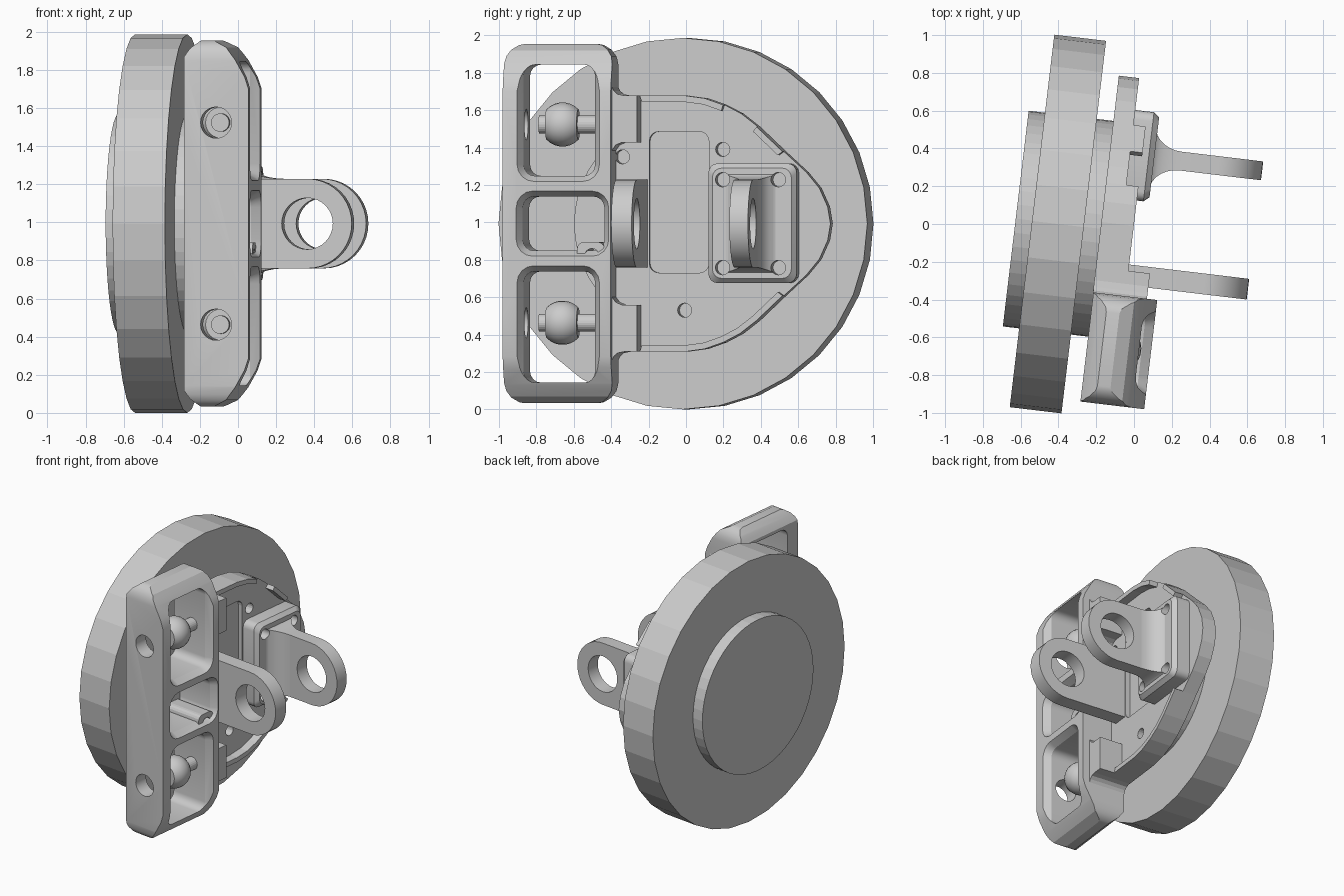
import bpy, bmesh
from math import sin, cos, pi, radians

if "Cube" in bpy.data.objects:
    bpy.data.objects.remove(bpy.data.objects["Cube"])

C = 0.993                      # height of the mirror plane
TURN = radians(-6.83)          # whole assembly is turned about z
parts = []


def loft(name, rings, smooth=False):
    bm = bmesh.new()
    vs = [[bm.verts.new(p) for p in r] for r in rings]
    n = len(rings[0])
    for a, b in zip(vs, vs[1:]):
        for i in range(n):
            bm.faces.new((a[i], a[(i + 1) % n], b[(i + 1) % n], b[i]))
    bm.faces.new(vs[0])
    bm.faces.new(vs[-1])
    bmesh.ops.recalc_face_normals(bm, faces=bm.faces)
    me = bpy.data.meshes.new(name)
    bm.to_mesh(me)
    bm.free()
    ob = bpy.data.objects.new(name, me)
    bpy.context.collection.objects.link(ob)
    parts.append(ob)
    if smooth:
        finish(ob)
    return ob


def finish(ob):
    bpy.ops.object.select_all(action='DESELECT')
    ob.select_set(True)
    bpy.context.view_layer.objects.active = ob
    bpy.ops.object.shade_smooth_by_angle(angle=radians(25))


def ring(pts, axis, t):
    if axis == 'X':
        return [(t, p, q) for p, q in pts]
    return [(p, t, q) for p, q in pts]


def prism(name, pts, axis, a, b):
    return loft(name, [ring(pts, axis, a), ring(pts, axis, b)])


def circle(p, q, r, n=24):
    return [(p + r * cos(2 * pi * i / n), q + r * sin(2 * pi * i / n)) for i in range(n)]


def round_rect(p0, p1, q0, q1, r, n=5):
    pts = []
    for k, (p, q) in enumerate([(p1 - r, q1 - r), (p0 + r, q1 - r), (p0 + r, q0 + r), (p1 - r, q0 + r)]):
        for i in range(n):
            a = (k + i / (n - 1)) * pi / 2
            pts.append((p + r * cos(a), q + r * sin(a)))
    return pts


def cut(ob, cutters, op='DIFFERENCE'):
    bpy.context.view_layer.objects.active = ob
    for c in cutters:
        m = ob.modifiers.new('cut', 'BOOLEAN')
        m.operation, m.object, m.solver = op, c, 'EXACT'
        bpy.ops.object.modifier_apply(modifier=m.name)
        parts.remove(c)
        bpy.data.objects.remove(c)


def flip(pts):
    return [(p, -q) for p, q in pts]


def up(pts, s=1):
    return [(p, C + s * q) for p, q in pts]


# Large disc and the hub running through it
prism('disc', circle(-0.048, C, 0.993, 32), 'X', -0.538, -0.262)
prism('hub', circle(-0.046, C, 0.575, 48), 'X', -0.625, -0.155)

# D-shaped face plate with shallow recess and holes
top = [(-0.25, .685), (-0.01, .685), (.1, .67), (.2, .635), (.29, .588), (.38, .518), (.52, .385)]
half = [(-0.39, .685)] + top + [(.64, .275), (.71, .19), (.755, .09)]
plate = prism('face_plate', up(half + [(.77, 0)] + flip(half)[::-1]), 'X', -0.173, -0.065)
cut(plate, [prism('c', round_rect(-0.205, .115, .73, 1.485, .05), 'X', -0.1, 0)]
    + [prism('c', circle(y, z, .038, 16), 'X', -0.15, 0)
       for y, z in [(.19, 1.39), (-0.015, .53), (-0.35, 1.35)]])


# Raised rim pieces along the plate edge
def rim(name, pts, s):
    inner = [(p * .95, q * .95) for p, q in pts]
    prism(name, up(pts + inner[::-1], s), 'X', -0.08, 0.0)


rim('rim_top', top[:4], 1)
rim('rim_top_short', top[5:], 1)
rim('rim_bottom', top, -1)

# Tabs joining plate and side frame
tab = [(-0.39, .74), (-0.375, .71), (-0.355, .692), (-0.32, .685), (-0.25, .685),
       (-0.25, .435), (-0.33, .435), (-0.365, .42), (-0.39, .385)]
for s, n in ((1, 'top'), (-1, 'bottom')):
    prism('tab_' + n, up(tab, s), 'X', -0.172, .115)

# Side frame: chamfered profile clipped by a rounded rectangle
side = [(-0.17, .875), (-0.14, .92), (-0.09, .96), (-0.02, .96), (.05, .925), (.1, .86), (.15, .77), (.17, .71)]
frame = prism('side_frame', up(side + flip(side)[::-1]), 'Y', -0.967, -0.385)
cut(frame, [prism('c', round_rect(-0.967, -0.385, .03, 1.956, .11), 'X', -0.3, .3)], 'INTERSECT')


def pocket(y0, y1, z0, z1):
    rings = [ring(round_rect(y0 - g, y1 + g, z0 - g, z1 + g, .06 + g), 'X', x)
             for x, g in ((-0.2, 0), (.12, 0), (.18, .035), (.25, .035))]
    return loft('c', rings)


cut(frame, [pocket(-0.86, -0.475, C + .255, C + .85), pocket(-0.86, -0.475, C - .85, C - .255),
            pocket(-0.865, -0.425, C - .145, C + .145)]
    + [prism('c', circle(0, C + s * .53, .082), 'Y', -1.1, -0.8) for s in (1, -1)])
finish(frame)

# Small drilled boss in the middle pocket
boss = prism('boss', round_rect(-0.57, -0.42, .775, .895, .04), 'X', -0.168, .145)
cut(boss, [prism('c', circle(-0.49, .822, .038, 16), 'X', -0.1, .3)])

# Ball studs inside the frame pockets
for s, n in ((1, 'top'), (-1, 'bottom')):
    z = C + s * .53
    rings = [ring(circle(0, z, (.118 ** 2 - d * d) ** .5), 'Y', -0.665 + d)
             for d in (-.085, -.065, -.04, -.015, .015, .04, .065, .085)]
    loft('ball_' + n, rings, True)
    prism('stud_' + n, circle(0, z, .048), 'Y', -0.79, -0.44)


# Lugs with round eyes
def lug(name, y0, y1):
    arc = [(.405 + .235 * cos(a), C + .235 * sin(a)) for a in [-pi / 2 + pi * i / 20 for i in range(21)]]
    ob = prism(name, [(-0.08, C - .235)] + arc + [(-0.08, C + .235)], 'Y', y0, y1)
    cut(ob, [prism('c', circle(.405, C, .135, 32), 'Y', y0 - .1, y1 + .1)])
    finish(ob)


lug('near_lug', -0.326, -0.216)
lug('far_lug', .31, .41)

# Far lug mounting foot: bevelled pad, flared neck and screw holes
pad = loft('far_lug_pad', [ring(round_rect(.125 + g, .6 - g, .675 + g, 1.315 - g, .05), 'X', x)
                           for x, g in ((-0.08, 0), (.035, 0), (.065, .025))])
neck = []
for i in range(8):
    a = i / 7 * pi / 2
    o = 1 - sin(a)
    x = .055 + .15 * (1 - cos(a))
    y0, y1, h = .31 - .13 * o, .41 + .12 * o, .235 + .04 * o
    neck.append(ring([(y0, C - h), (y1, C - h), (y1, C + h), (y0, C + h)], 'X', x))
neck = loft('far_lug_neck', neck)
for ob in (pad, neck):
    cut(ob, [prism('c', circle(y, C + s * .235, .039, 16), 'X', -0.02, .3)
             for y in (.205, .505) for s in (1, -1)])
    finish(ob)

for ob in parts:
    ob.rotation_euler.z = TURN
